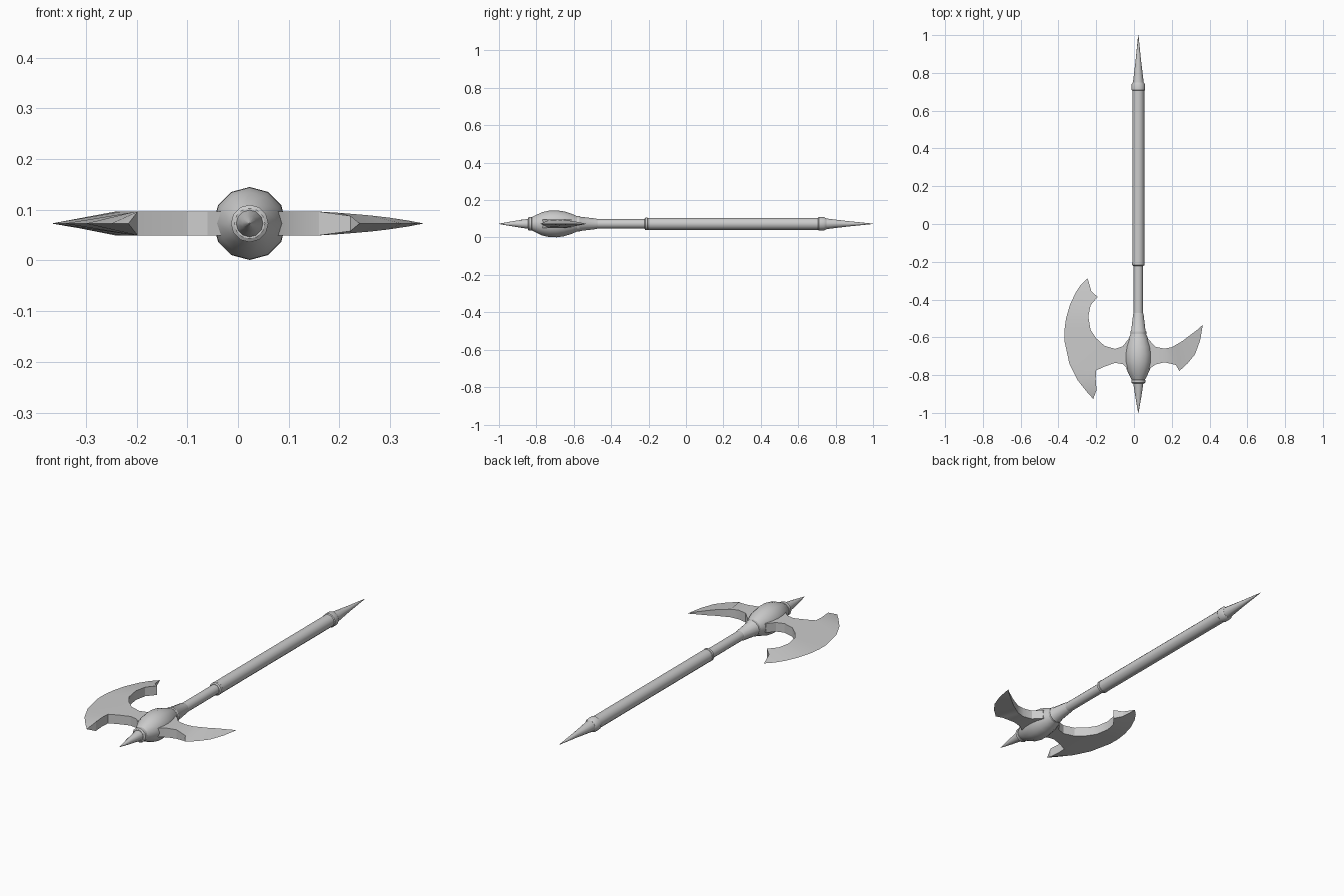
import bpy, bmesh, math
from mathutils import Vector

cube = bpy.data.objects.get("Cube")
if cube:
    bpy.data.objects.remove(cube, do_unlink=True)

AXIS = Vector((0.023, 0, 0.073))   # centre line of the haft
THICK = 0.0235                     # half thickness of the blades
SIDES = 12

steel = bpy.data.materials.new("grey steel")
steel.use_nodes = True
tone = (0.6, 0.6, 0.6, 1)
steel.diffuse_color = tone
steel.node_tree.nodes["Principled BSDF"].inputs["Base Color"].default_value = tone


def finish(name, bm, angle):
    """Clean the mesh, make the object and shade it."""
    bmesh.ops.remove_doubles(bm, verts=bm.verts, dist=0.0002)
    bmesh.ops.recalc_face_normals(bm, faces=bm.faces)
    mesh = bpy.data.meshes.new(name)
    bm.to_mesh(mesh)
    bm.free()
    mesh.materials.append(steel)
    obj = bpy.data.objects.new(name, mesh)
    bpy.context.collection.objects.link(obj)
    bpy.ops.object.select_all(action="DESELECT")
    obj.select_set(True)
    bpy.context.view_layer.objects.active = obj
    bpy.ops.object.shade_smooth_by_angle(angle=math.radians(angle))


def turned(name, profile):
    """Lathe a closed (y, radius) profile around the haft line."""
    bm = bmesh.new()
    points = [(profile[0][0], 0)] + profile + [(profile[-1][0], 0)]
    verts = [bm.verts.new(AXIS + Vector((0, y, r))) for y, r in points]
    edges = [bm.edges.new(pair) for pair in zip(verts, verts[1:])]
    bmesh.ops.spin(bm, geom=verts + edges, cent=AXIS, axis=(0, 1, 0),
                   angle=math.tau, steps=SIDES)
    bmesh.ops.dissolve_degenerate(bm, edges=bm.edges, dist=0.0001)
    finish(name, bm, 35)


def plate(name, rows):
    """Loft a plate through rows of two (x, y, half thickness) points."""
    bm = bmesh.new()
    rings = []
    for (ax, ay, at), (bx, by, bt) in rows:
        corners = ((ax, ay, at), (bx, by, bt), (bx, by, -bt), (ax, ay, -at))
        rings.append([bm.verts.new((x, y, AXIS.z + z)) for x, y, z in corners])
    for one, two in zip(rings, rings[1:]):
        for i in range(4):
            j = (i + 1) % 4
            bm.faces.new((one[i], one[j], two[j], two[i]))
    bm.faces.new(rings[0])
    bm.faces.new(rings[-1])
    finish(name, bm, 25)


# Head end: spike, collar, swollen socket and ferrule
turned("front_spike", [(-1, 0.001), (-0.92, 0.015), (-0.835, 0.028)])
turned("front_collar", [(-0.845, 0.03), (-0.84, 0.037), (-0.825, 0.037), (-0.82, 0.03)])
turned("head_socket", [(-0.83, 0.032), (-0.81, 0.043), (-0.77, 0.062), (-0.73, 0.071),
                       (-0.69, 0.072), (-0.65, 0.066), (-0.61, 0.053), (-0.58, 0.04)])
turned("ferrule", [(-0.585, 0.036), (-0.582, 0.042), (-0.57, 0.042), (-0.565, 0.038),
                   (-0.48, 0.028), (-0.47, 0.024)])

# Haft: bare shaft, ring, grip, end collar and rear spike
turned("shaft", [(-0.5, 0.025), (-0.2, 0.025)])
turned("grip_ring", [(-0.222, 0.027), (-0.217, 0.033), (-0.205, 0.033), (-0.2, 0.027)])
turned("grip", [(-0.203, 0.032), (0.715, 0.032)])
turned("end_collar", [(0.705, 0.031), (0.71, 0.036), (0.738, 0.036), (0.75, 0.029)])
turned("rear_spike", [(0.745, 0.029), (0.87, 0.014), (1, 0.001)])

# Large crescent blade: thick inner curve, sharp outer edge
inner = [(-0.226, -0.355), (-0.193, -0.386), (-0.23, -0.43), (-0.242, -0.49),
         (-0.23, -0.56), (-0.2, -0.605), (-0.2, -0.775), (-0.203, -0.82), (-0.198, -0.878)]
outer = [(-0.28, -0.32), (-0.31, -0.365), (-0.34, -0.43), (-0.36, -0.5),
         (-0.368, -0.56), (-0.368, -0.62), (-0.342, -0.74), (-0.3, -0.825), (-0.25, -0.888)]
rows = [((*a, THICK), (*b, 0)) for a, b in zip(inner, outer)]
rows[0] = ((*inner[0], THICK * 0.6), (*outer[0], 0))
tips = [((x, y, 0.0005), (x, y, 0)) for x, y in ((-0.246, -0.286), (-0.216, -0.926))]
plate("crescent_blade", [tips[0]] + rows + [tips[1]])

# Flat waisted neck joining the crescent to the socket
neck = [(-0.2, -0.605, -0.775), (-0.156, -0.645, -0.755), (-0.1, -0.661, -0.735),
        (-0.06, -0.648, -0.742), (-0.03, -0.61, -0.77), (0.02, -0.61, -0.77)]
plate("crescent_neck", [((x, top, THICK), (x, low, THICK)) for x, top, low in neck])

# Small hooked blade on the other side, thinning towards its edge and point
stem = [(0.02, -0.61, -0.77), (0.076, -0.61, -0.77), (0.114, -0.65, -0.744),
        (0.16, -0.66, -0.732)]
hook = [((x, top, THICK), (x, low, THICK)) for x, top, low in stem]
hook += [((0.2, -0.652, 0.021), (0.222, -0.746, 0.015)),
         ((0.225, -0.638, 0.019), (0.24, -0.778, 0)),
         ((0.26, -0.617, 0.016), (0.285, -0.737, 0)),
         ((0.295, -0.59, 0.012), (0.323, -0.69, 0)),
         ((0.335, -0.56, 0.006), (0.35, -0.617, 0)),
         ((0.364, -0.534, 0.0005), (0.364, -0.536, 0))]
plate("hook_blade", hook)
